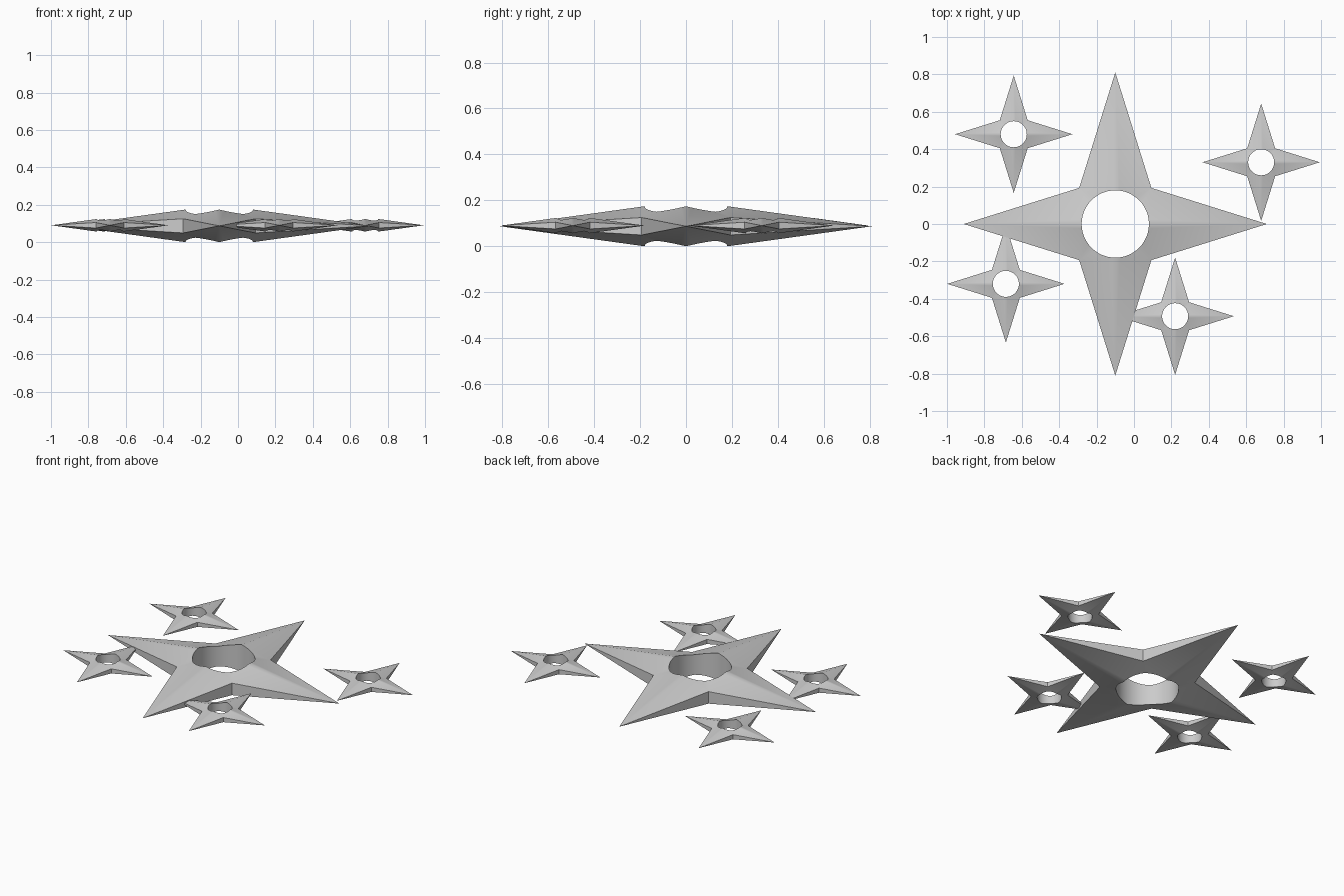
import bpy, bmesh
from math import sin, cos, pi, radians

if "Cube" in bpy.data.objects:
    bpy.data.objects.remove(bpy.data.objects["Cube"])

TIP, CORNER, HOLE = 0.81, 0.193, 0.18     # plan sizes of the large star
PEAK, CORNER_H = 0.112, 0.038             # half heights above the mid plane
ARC = 6                                   # hole segments per eighth


def half_height(x, y):
    # Facets slope from a virtual centre peak to the tips and inner corners
    hi, lo = max(abs(x), abs(y)), min(abs(x), abs(y))
    along = PEAK / TIP
    across = (PEAK - along * CORNER - CORNER_H) / CORNER
    return max(0.0, PEAK - along * hi - across * lo)


def throwing_star(name, centre, scale):
    bm = bmesh.new()

    def pair(x, y):
        h = half_height(x, y)
        return bm.verts.new((x, y, h)), bm.verts.new((x, y, -h))

    n = ARC * 8
    ring = [pair(HOLE * cos(2 * pi * i / n), HOLE * sin(2 * pi * i / n)) for i in range(n)]
    # Outline alternates pointed tips and inner corners
    outline = []
    for k in range(8):
        a = k * pi / 4
        r = TIP if k % 2 == 0 else CORNER * 2 ** 0.5
        outline.append(pair(r * cos(a), r * sin(a)))
    for k in range(8):
        a, b = outline[k], outline[(k + 1) % 8]
        arc = [ring[(k * ARC + j) % n] for j in range(ARC, -1, -1)]
        # Top and bottom facets, then the upright side wall
        bm.faces.new([a[0], b[0]] + [p[0] for p in arc])
        bm.faces.new(([a[1], b[1]] + [p[1] for p in arc])[::-1])
        bm.faces.new([a[1], b[1], b[0], a[0]])
    # Bore wall
    for i in range(n):
        p, q = ring[i], ring[(i + 1) % n]
        bm.faces.new([p[0], q[0], q[1], p[1]])
    bmesh.ops.remove_doubles(bm, verts=bm.verts, dist=1e-5)
    bmesh.ops.triangulate(bm, faces=[f for f in bm.faces if len(f.verts) > 4])
    bmesh.ops.recalc_face_normals(bm, faces=bm.faces)
    mesh = bpy.data.meshes.new(name)
    bm.to_mesh(mesh)
    bm.free()
    ob = bpy.data.objects.new(name, mesh)
    ob.location = centre
    ob.scale = (scale,) * 3
    bpy.context.collection.objects.link(ob)
    bpy.ops.object.select_all(action='DESELECT')
    ob.select_set(True)
    bpy.context.view_layer.objects.active = ob
    bpy.ops.object.shade_smooth_by_angle(angle=radians(30))


MID = half_height(HOLE, 0)
throwing_star("large_star", (-0.1, 0, MID), 1)

# Four small copies scattered around it
for i, (x, y) in enumerate([(-0.643, 0.48), (0.68, 0.33), (-0.685, -0.32), (0.22, -0.493)]):
    throwing_star(f"small_star_{i + 1}", (x, y, MID + 0.003), 0.387)
